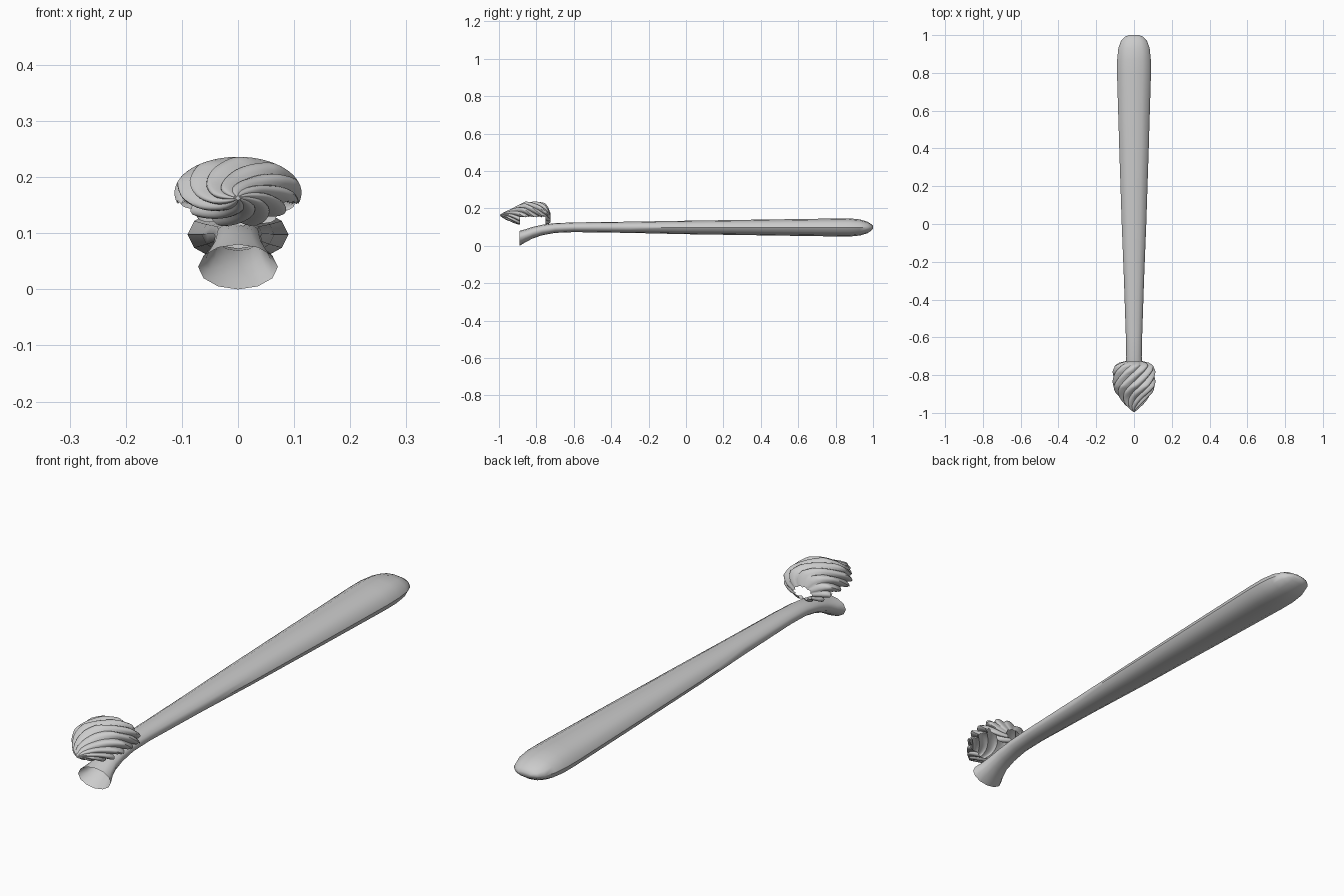
import bpy, bmesh, math

if "Cube" in bpy.data.objects:
    bpy.data.objects.remove(bpy.data.objects["Cube"])


def lerp_rows(rows, y):
    """Linear interpolation of (y, ...) rows."""
    for a, b in zip(rows, rows[1:]):
        if y <= b[0]:
            t = (y - a[0]) / (b[0] - a[0])
            return [p + (q - p) * t for p, q in zip(a, b)]
    return list(rows[-1])


def loft(name, rings, cap_start, cap_end, drop=None, angle=50):
    """Skin a list of point rings, optionally dropping faces."""
    bm = bmesh.new()
    vs = [[bm.verts.new(p) for p in ring] for ring in rings]
    n = len(vs[0])
    for a, b in zip(vs, vs[1:]):
        for i in range(n):
            j = (i + 1) % n
            bm.faces.new((a[i], b[i], b[j], a[j]))
    if cap_start:
        bm.faces.new(vs[0])
    if cap_end:
        bm.faces.new(vs[-1][::-1])
    bmesh.ops.recalc_face_normals(bm, faces=bm.faces)
    if drop:
        gone = [f for f in bm.faces if drop(f.calc_center_median())]
        bmesh.ops.delete(bm, geom=gone, context='FACES')
    me = bpy.data.meshes.new(name)
    bm.to_mesh(me)
    bm.free()
    ob = bpy.data.objects.new(name, me)
    bpy.context.collection.objects.link(ob)
    bpy.ops.object.select_all(action='DESELECT')
    ob.select_set(True)
    bpy.context.view_layer.objects.active = ob
    bpy.ops.object.shade_smooth_by_angle(angle=math.radians(angle))
    return ob


# Handle: y, centre z, half width, half height; open flared mouth at the front
handle_rows = [
    (-0.89, 0.040, 0.071, 0.040), (-0.86, 0.053, 0.058, 0.035),
    (-0.82, 0.070, 0.047, 0.031), (-0.77, 0.084, 0.043, 0.028),
    (-0.70, 0.095, 0.041, 0.026), (-0.60, 0.099, 0.043, 0.026),
    (-0.30, 0.099, 0.053, 0.030), (0.00, 0.098, 0.065, 0.036),
    (0.40, 0.098, 0.078, 0.042), (0.80, 0.098, 0.090, 0.048),
    (0.87, 0.098, 0.089, 0.049), (0.93, 0.098, 0.083, 0.043),
    (0.97, 0.098, 0.069, 0.031), (0.99, 0.098, 0.050, 0.018),
    (1.00, 0.098, 0.028, 0.008)]
SIDES = 12
loft("handle", [[(rx * math.cos(2 * math.pi * i / SIDES), y,
                  z + rz * math.sin(2 * math.pi * i / SIDES))
                 for i in range(SIDES)] for y, z, rx, rz in handle_rows],
     False, True)

# Swirl: fluted, twisted dollop, hollow underneath between nose and heel
swirl_rows = [
    (-0.995, 0.163, 0.004, 0.004), (-0.96, 0.162, 0.045, 0.024),
    (-0.92, 0.163, 0.076, 0.041), (-0.89, 0.167, 0.098, 0.055),
    (-0.86, 0.172, 0.111, 0.063), (-0.78, 0.172, 0.111, 0.063),
    (-0.75, 0.168, 0.104, 0.057), (-0.735, 0.160, 0.080, 0.044),
    (-0.725, 0.150, 0.040, 0.025)]
FLUTES, PER, STEPS = 10, 6, 30
count = FLUTES * PER
rings = []
for s in range(STEPS + 1):
    y, z, rx, rz = lerp_rows(swirl_rows, -0.995 + 0.27 * s / STEPS)
    ring = []
    for i in range(count):
        a = 2 * math.pi * i / count - 12 * (y + 0.86)
        # rounded ridges with sharp valleys
        r = 0.83 + 0.19 * abs(math.sin(math.pi * i / PER))
        ring.append((rx * r * math.cos(a), y, z + rz * r * math.sin(a)))
    rings.append(ring)
loft("cream_swirl", rings, True, False,
     lambda c: -0.885 < c.y < -0.755 and c.z < 0.157)
